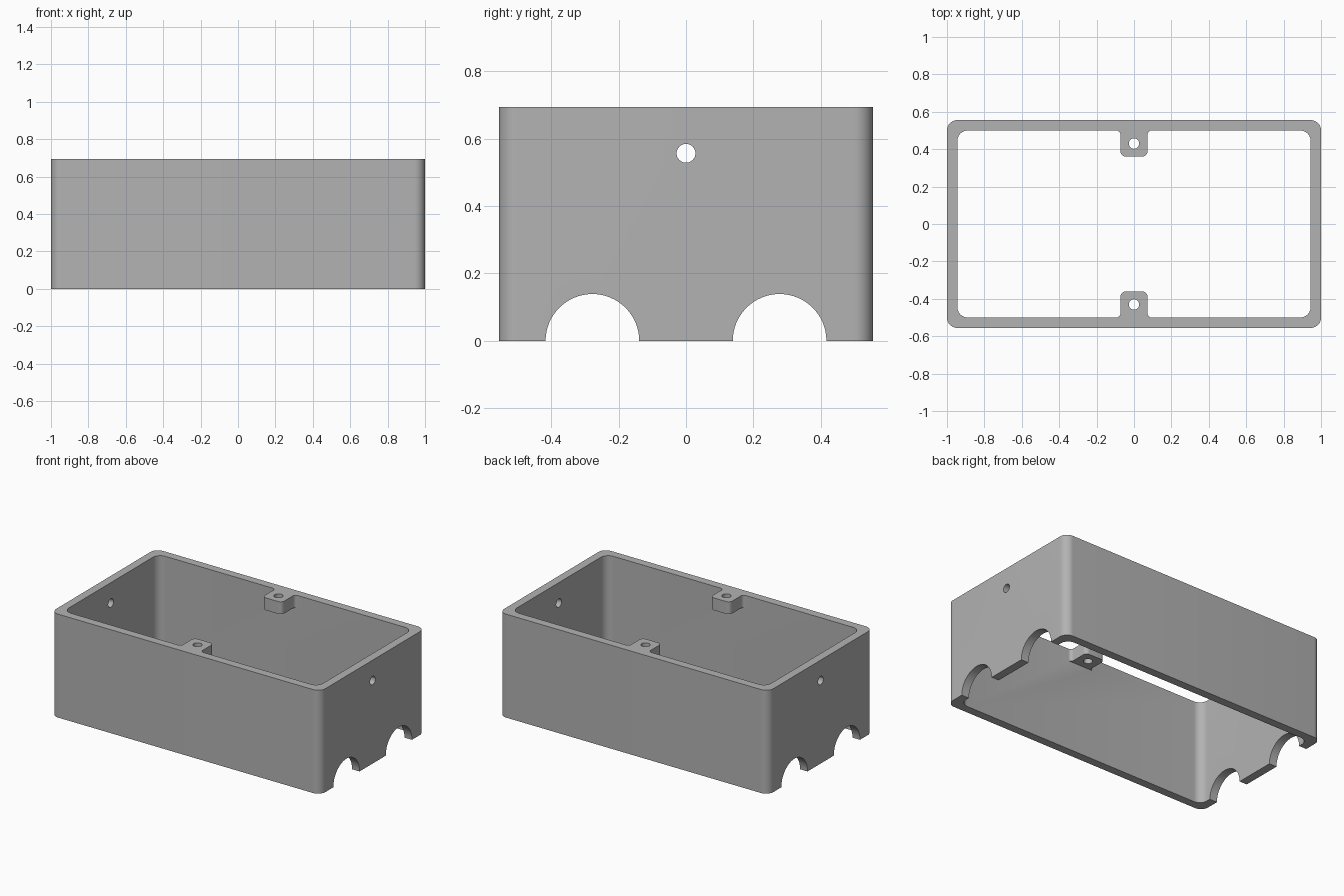
import bpy, bmesh, math
from mathutils import Matrix

if "Cube" in bpy.data.objects:
    bpy.data.objects.remove(bpy.data.objects["Cube"])

W, D, H = 1.0, 0.5556, 0.6944       # half width, half depth, height
T = 0.0556                          # wall thickness
LUG_HALF, LUG_TIP, LUG_H = 0.0725, 0.361, 0.083
ROUND, FILLET = 0.028, 0.022

grey = bpy.data.materials.new("plain grey")
grey.diffuse_color = (0.45, 0.45, 0.45, 1)
grey.use_nodes = True
grey.node_tree.nodes["Principled BSDF"].inputs["Base Color"].default_value = grey.diffuse_color


def arc(cx, cy, r, a0, a1, n=10):
    angles = [math.radians(a0 + (a1 - a0) * i / n) for i in range(n + 1)]
    return [(cx + r * math.cos(a), cy + r * math.sin(a)) for a in angles]


def rounded_rect(hx, hy, r):
    return (arc(hx - r, hy - r, r, 0, 90) + arc(r - hx, hy - r, r, 90, 180)
            + arc(r - hx, r - hy, r, 180, 270) + arc(hx - r, r - hy, r, 270, 360))


def prism(name, profile, z0, z1):
    bm = bmesh.new()
    face = bm.faces.new([bm.verts.new((x, y, z0)) for x, y in profile])
    out = bmesh.ops.extrude_face_region(bm, geom=[face])
    top = [v for v in out["geom"] if isinstance(v, bmesh.types.BMVert)]
    bmesh.ops.translate(bm, verts=top, vec=(0, 0, z1 - z0))
    bmesh.ops.recalc_face_normals(bm, faces=bm.faces)
    mesh = bpy.data.meshes.new(name)
    bm.to_mesh(mesh)
    bm.free()
    mesh.materials.append(grey)
    obj = bpy.data.objects.new(name, mesh)
    bpy.context.collection.objects.link(obj)
    return obj


def rod(name, r, length, n):
    return prism(name, arc(0, 0, r, 0, 360 - 360 / n, n - 1), -length / 2, length / 2)


def combine(target, tool, operation):
    tool.hide_render = True
    bpy.context.view_layer.objects.active = target
    mod = target.modifiers.new(operation.lower(), 'BOOLEAN')
    mod.operation, mod.solver, mod.object = operation, 'EXACT', tool
    bpy.ops.object.modifier_apply(modifier=mod.name)
    bpy.data.objects.remove(tool, do_unlink=True)


# open rectangular wall
box = prism("box_wall", rounded_rect(W, D, T), 0, H)
combine(box, prism("cavity", rounded_rect(W - T, D - T, T), -0.1, H + 0.1), 'DIFFERENCE')

# screw lugs on the long walls, blended into the wall by fillets
inner = D - T
right = (arc(LUG_HALF - ROUND, LUG_TIP + ROUND, ROUND, -90, 0, 8)
         + arc(LUG_HALF + FILLET, inner - FILLET, FILLET, 180, 90, 8)
         + [(LUG_HALF + FILLET, inner + T / 2)])
lug_profile = right + [(-x, y) for x, y in reversed(right)]
for s in (1, -1):
    profile = [(x, s * y) for x, y in lug_profile]
    combine(box, prism("screw_lug", profile, H - LUG_H, H), 'UNION')
for s in (1, -1):
    hole = rod("lug_hole", 0.028, 0.4, 32)
    hole.data.transform(Matrix.Translation((0, s * 0.43, H)))
    combine(box, hole, 'DIFFERENCE')

# cable arches and small side holes through both end walls
for y, z, r, n in ((-0.278, 0, 0.139, 64), (0.278, 0, 0.139, 64), (0, 0.557, 0.028, 32)):
    cutter = rod("end_hole", r, 2.4, n)
    cutter.data.transform(Matrix.Translation((0, y, z)) @ Matrix.Rotation(math.pi / 2, 4, 'Y'))
    combine(box, cutter, 'DIFFERENCE')

bpy.ops.object.select_all(action='DESELECT')
box.select_set(True)
bpy.context.view_layer.objects.active = box
bpy.ops.object.shade_smooth_by_angle(angle=math.radians(30))
